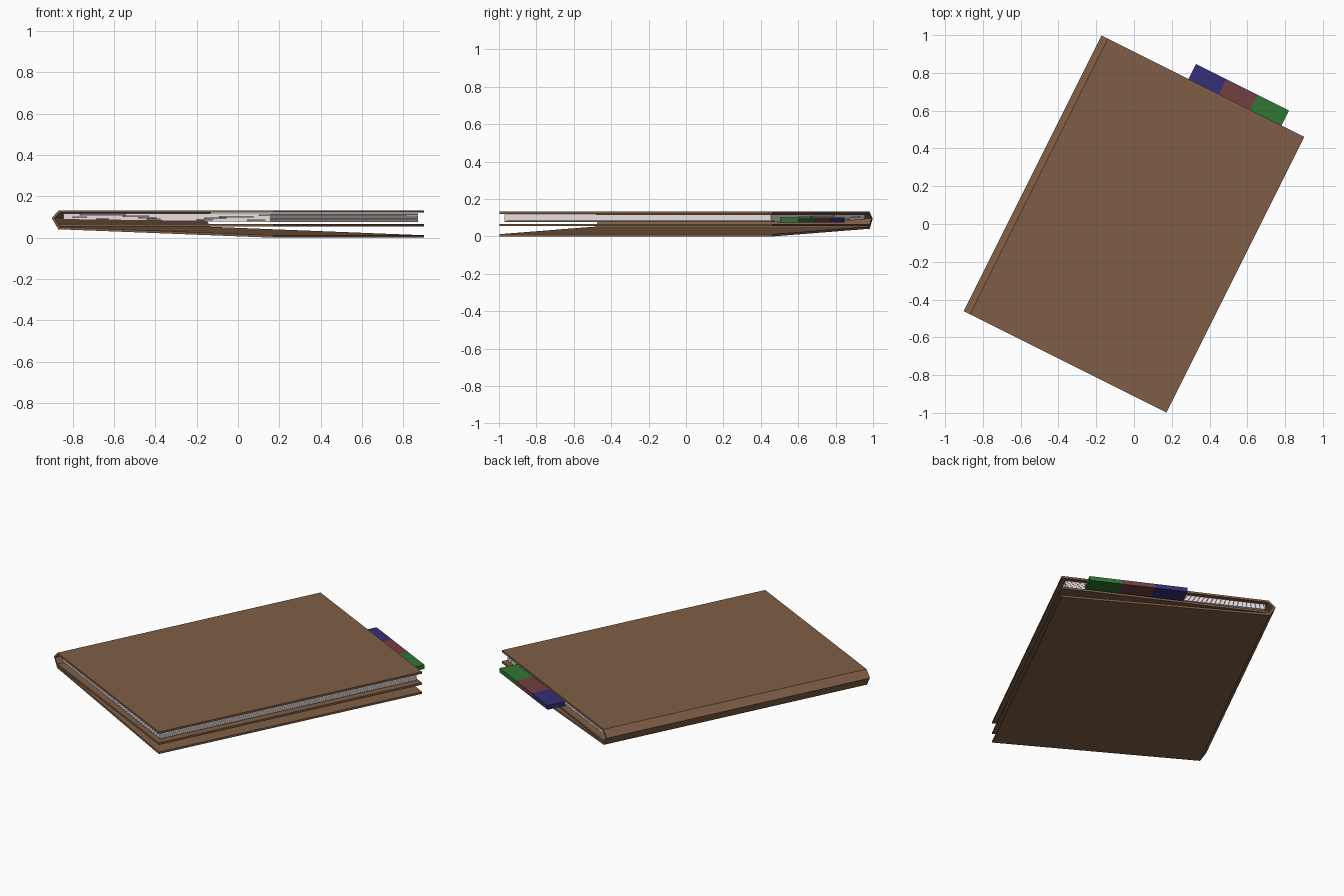
import bpy, bmesh, math

if "Cube" in bpy.data.objects:
    bpy.data.objects.remove(bpy.data.objects["Cube"])

ANGLE = -math.atan(0.5)      # whole notebook is turned on the ground
HALF_LEN = 0.816


def material(name, rgb):
    m = bpy.data.materials.new(name)
    m.diffuse_color = (*rgb, 1)
    m.use_nodes = True
    m.node_tree.nodes["Principled BSDF"].inputs["Base Color"].default_value = m.diffuse_color
    return m


LEATHER = material("leather", (0.212, 0.113, 0.062))
PAPER = material("paper", (0.85, 0.76, 0.76))


def extrude_profile(name, profile, v0, v1, mat):
    """Extrude a closed (across, height) profile along the book's length."""
    bm = bmesh.new()
    face = bm.faces.new([bm.verts.new((u, v0, z)) for u, z in profile])
    out = bmesh.ops.extrude_face_region(bm, geom=[face])
    for g in out["geom"]:
        if isinstance(g, bmesh.types.BMVert):
            g.co.y = v1
    bmesh.ops.recalc_face_normals(bm, faces=bm.faces)
    me = bpy.data.meshes.new(name)
    bm.to_mesh(me)
    bm.free()
    me.materials.append(mat)
    ob = bpy.data.objects.new(name, me)
    ob.rotation_euler.z = ANGLE
    bpy.context.collection.objects.link(ob)
    return ob


# wrap-around cover: top board, pointed spine, slightly opened bottom board
extrude_profile("cover", [
    (0.6, 0.133), (-0.562, 0.133), (-0.6, 0.095), (-0.565, 0.041), (0.6, 0.0),
    (0.6, 0.012), (-0.558, 0.053), (-0.585, 0.095), (-0.555, 0.121), (0.6, 0.121)],
    -HALF_LEN, HALF_LEN, LEATHER)

# flat inner board under the pages
extrude_profile("inner_board", [
    (-0.56, 0.055), (0.6, 0.055), (0.6, 0.067), (-0.56, 0.067)],
    -HALF_LEN, HALF_LEN, LEATHER)

# pages, fanned a little toward the open edge
SHEETS = 5
for i in range(SHEETS):
    a, b = 0.088 + 0.006 * i, 0.076 + 0.0084 * i
    extrude_profile(f"page_{i + 1}", [
        (-0.547, a), (0.575, b), (0.575, b + 0.0075), (-0.547, a + 0.0055)],
        -0.796, 0.796, PAPER)

# coloured index tabs on the far end
tabs = [("blue_tab", -0.085, 0.096, (0.035, 0.029, 0.18)),
        ("red_tab", 0.096, 0.281, (0.17, 0.050, 0.052)),
        ("green_tab", 0.281, 0.465, (0.029, 0.18, 0.033))]
for name, u0, u1, rgb in tabs:
    extrude_profile(name, [(u0, 0.075), (u1, 0.075), (u1, 0.1), (u0, 0.1)],
                    0.78, 0.905, material(name, rgb))
